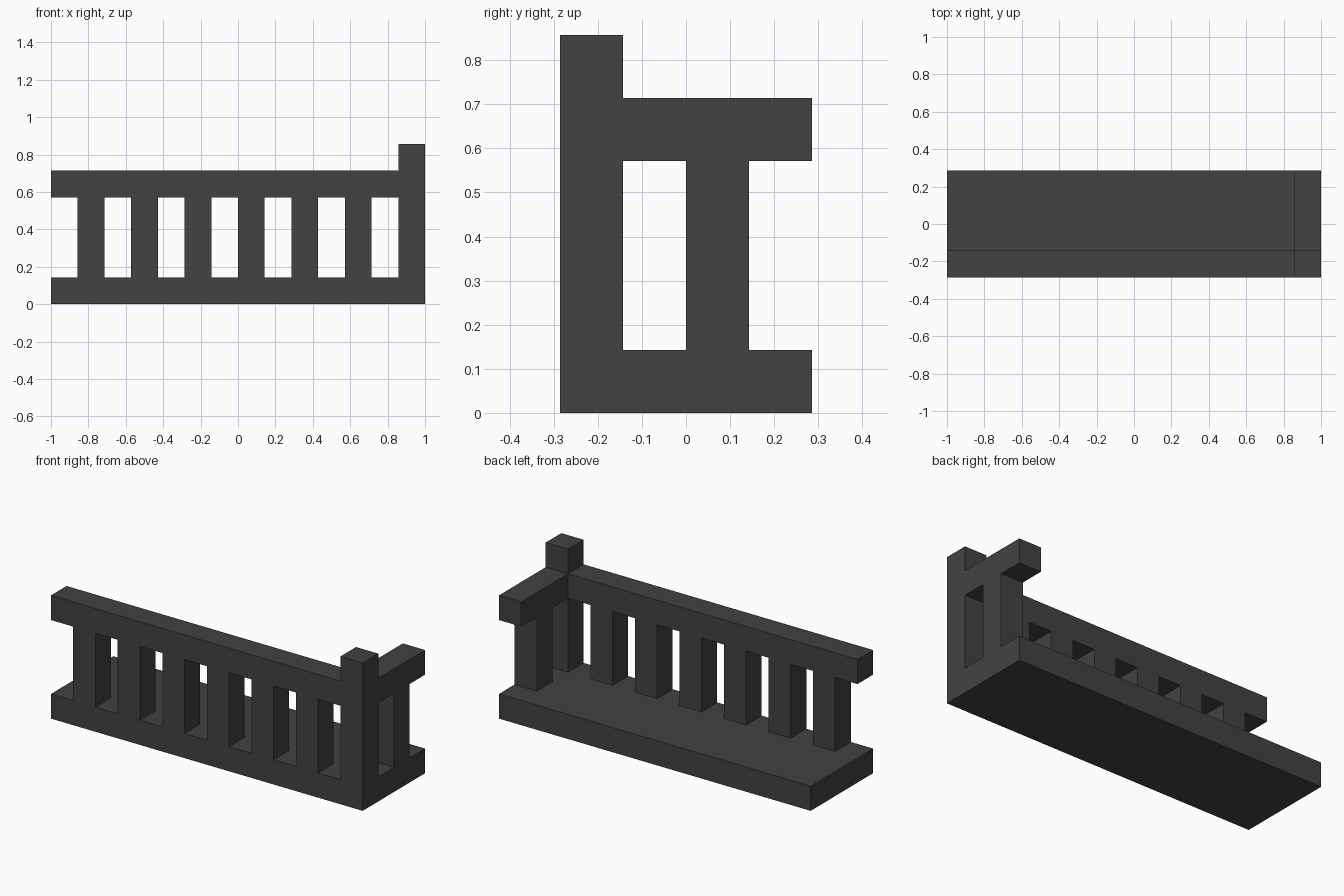
import bpy

if "Cube" in bpy.data.objects:
    bpy.data.objects.remove(bpy.data.objects["Cube"])

U = 1 / 7  # grid unit: the whole model is 14 x 4 x 6 units

dark = bpy.data.materials.new("dark grey")
dark.diffuse_color = (0.054, 0.054, 0.054, 1)
dark.use_nodes = True
dark.node_tree.nodes["Principled BSDF"].inputs["Base Color"].default_value = dark.diffuse_color


def box(name, x, y, z):
    """Box from (min, max) ranges given in grid units."""
    verts = [(a * U, b * U, c * U) for c in z for a, b in
             ((x[0], y[0]), (x[1], y[0]), (x[1], y[1]), (x[0], y[1]))]
    faces = [(3, 2, 1, 0), (4, 5, 6, 7)]
    faces += [(i, (i + 1) % 4, (i + 1) % 4 + 4, i + 4) for i in range(4)]
    mesh = bpy.data.meshes.new(name)
    mesh.from_pydata(verts, [], faces)
    mesh.materials.append(dark)
    obj = bpy.data.objects.new(name, mesh)
    bpy.context.collection.objects.link(obj)
    return obj


# Floor slab and corner post
box("floor_slab", (-7, 7), (-2, 2), (0, 1))
box("corner_post", (6, 7), (-2, -1), (1, 6))

# Handrails along the front and the right side
box("front_rail", (-7, 6), (-2, -1), (4, 5))
box("side_rail", (6, 7), (-1, 2), (4, 5))

# Balusters
for i, x in enumerate(range(-6, 5, 2)):
    box(f"front_baluster_{i + 1}", (x, x + 1), (-2, -1), (1, 4))
box("side_baluster", (6, 7), (0, 1), (1, 4))
